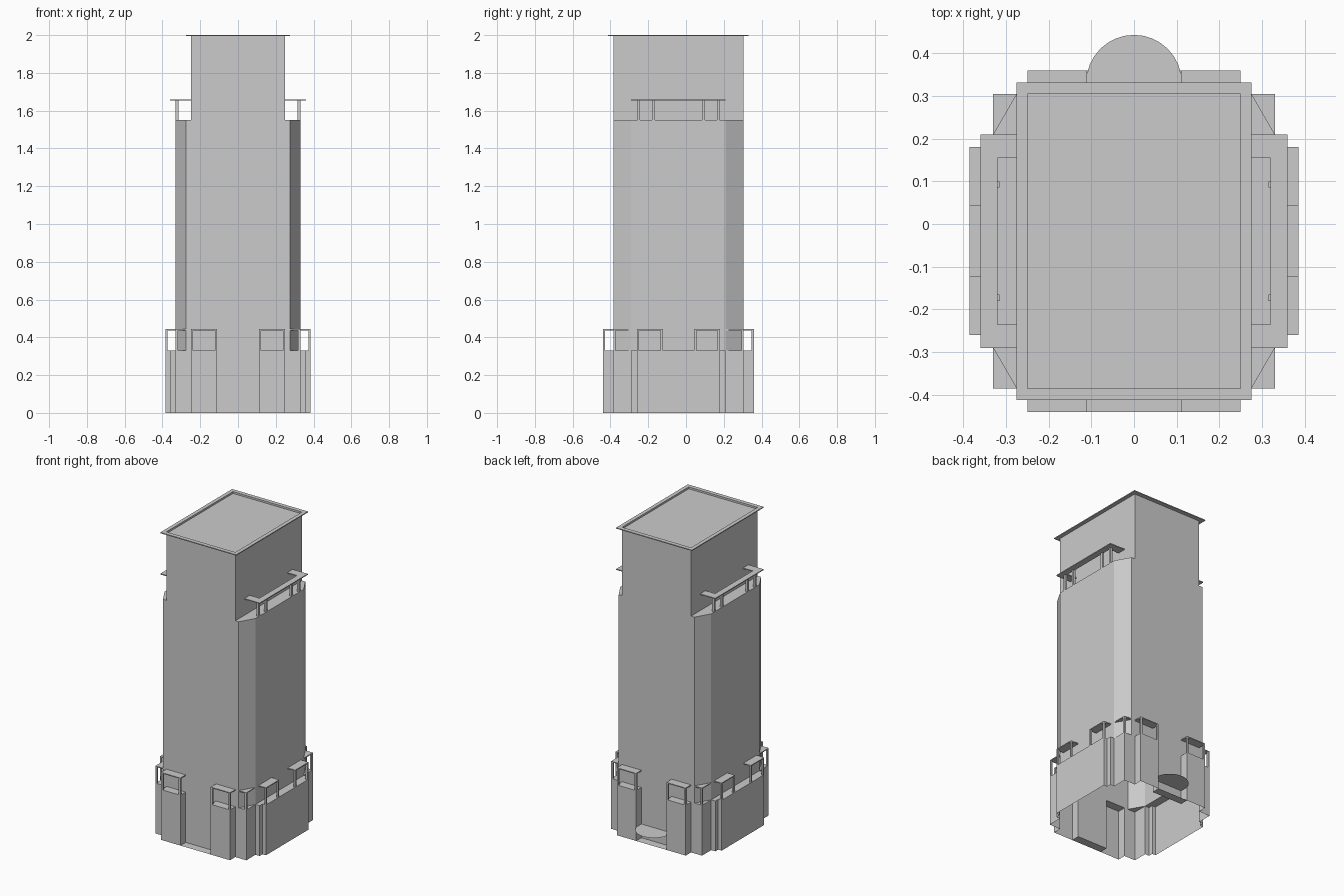
import bpy, bmesh, math

if "Cube" in bpy.data.objects:
    bpy.data.objects.remove(bpy.data.objects["Cube"])

YC = -0.04          # the tower plan is symmetric about this y
T = 0.006           # thickness of thin roofs
Z_BASE, Z_FRAME, Z_WING, Z_CANOPY, Z_TOP = 0.33, 0.443, 1.55, 1.66, 2.0
SIGNS = [(1, 1), (-1, 1), (-1, -1), (1, -1)]


def finish(name, bm):
    mesh = bpy.data.meshes.new(name)
    bm.to_mesh(mesh)
    bm.free()
    ob = bpy.data.objects.new(name, mesh)
    bpy.context.collection.objects.link(ob)
    return ob


def full_outline(quarter):
    """Mirror a quarter plan (from the y axis to the x axis) into a closed counter-clockwise loop."""
    pts = []
    for sx, sy in SIGNS:
        q = quarter if sx * sy < 0 else quarter[::-1]
        pts += [(sx * x, YC + sy * h) for x, h in q]
    return pts


def walls(name, quarter, z0, z1):
    bm = bmesh.new()
    pts = full_outline(quarter)
    lo = [bm.verts.new((x, y, z0)) for x, y in pts]
    hi = [bm.verts.new((x, y, z1)) for x, y in pts]
    for i in range(len(pts)):
        j = (i + 1) % len(pts)
        bm.faces.new((lo[i], lo[j], hi[j], hi[i]))
    return finish(name, bm)


def add_flat(bm, pts, z, thick=0):
    """Horizontal polygon facing up, with its top at z; optional thickness below."""
    area = sum(a[0] * b[1] - b[0] * a[1] for a, b in zip(pts, pts[1:] + pts[:1]))
    if area < 0:
        pts = pts[::-1]
    top = [bm.verts.new((x, y, z)) for x, y in pts]
    bm.faces.new(top)
    if thick:
        low = [bm.verts.new((x, y, z - thick)) for x, y in pts]
        bm.faces.new(low[::-1])
        for i in range(len(pts)):
            j = (i + 1) % len(pts)
            bm.faces.new((low[i], low[j], top[j], top[i]))


def rect(x0, x1, h0, h1):
    return [(x0, h0), (x1, h0), (x1, h1), (x0, h1)]


def mirrored(name, parts):
    """Repeat (plan, z, thickness) pieces in all four quarters."""
    bm = bmesh.new()
    for sx, sy in SIGNS:
        for pts, z, t in parts:
            add_flat(bm, [(sx * x, YC + sy * h) for x, h in pts], z, t)
    return finish(name, bm)


# Stepped base, open underneath, with its terraces
walls("base_walls", [(.11, .345), (.11, .40), (.25, .40), (.25, .345), (.33, .345),
                     (.33, .25), (.36, .25), (.36, .22), (.385, .22)], 0, Z_BASE)
corner = [(.275, .345), (.33, .345), (.33, .25)]
mirrored("base_terraces", [(p, Z_BASE, 0) for p in (
    rect(.11, .25, .345, .40), corner, rect(.33, .36, 0, .25), rect(.36, .385, 0, .22))])

# Tower shaft with chamfered corners, then the narrower upper block
walls("tower_shaft", [(.275, .345), (.33, .25)], Z_BASE, Z_WING)
mirrored("wing_terraces", [([(.25, 0), (.33, 0), (.33, .25), (.275, .345), (.25, .345)], Z_WING, 0)])
walls("upper_block", [(.25, .345)], Z_WING, Z_TOP)

# Roof and its overhanging rim
bm = bmesh.new()
add_flat(bm, full_outline([(.25, .345)]), Z_TOP - .012)
finish("roof", bm)
mirrored("roof_rim", [([(0, .345), (.25, .345), (.25, 0), (.275, 0), (.275, .372), (0, .372)], Z_TOP, T)])

# C-shaped canopies above the wings, on slim posts
mirrored("wing_canopies", [([(.32, 0), (.36, 0), (.36, .25), (.25, .25), (.25, .195), (.32, .195)],
                            Z_CANOPY, T)])
H = Z_CANOPY - Z_WING - T
mirrored("wing_posts", [(rect(.315, .33, h, h + .015), Z_CANOPY - T, H) for h in (.125, .203)])

# Small porch roofs on the base terraces and their posts
mirrored("porch_roofs", [(p, Z_FRAME, T) for p in (
    rect(.11, .25, .345, .40), corner, rect(.33, .385, .083, .22))])
P = .012
H = Z_FRAME - Z_BASE - T
mirrored("porch_posts", [(rect(x, x + P, h, h + P), Z_FRAME - T, H) for x, h in (
    (.11, .40 - P), (.25 - P, .40 - P), (.33 - P, .345 - P),
    (.385 - P, .083), (.385 - P, .22 - P))])

# Entrance thresholds at ground level, front and back
mirrored("thresholds", [(rect(0, .11, .345, .40), 0, 0)])

# Half-round step at the back entrance
bm = bmesh.new()
arc = [(.112 * math.cos(math.pi * i / 16), .331 + .112 * math.sin(math.pi * i / 16)) for i in range(17)]
add_flat(bm, [(.112, .305)] + arc + [(-.112, .305)], .09)
finish("half_round_canopy", bm)
